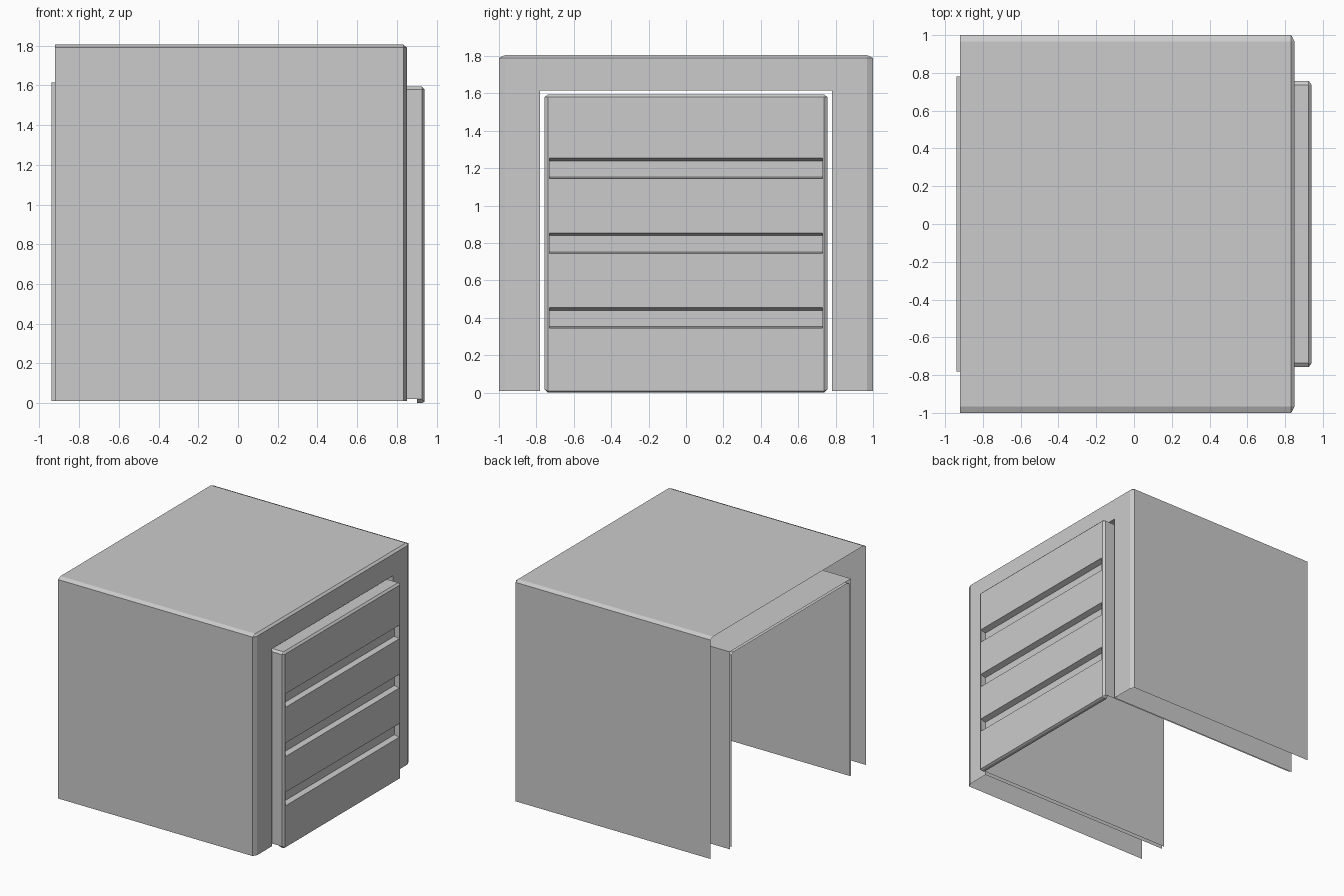
import bpy, bmesh

if "Cube" in bpy.data.objects:
    bpy.data.objects.remove(bpy.data.objects["Cube"])


def arch(x, w, h, base, cy=0.0, cz=0.0):
    """Six-point open arch in the YZ plane with cut top corners."""
    half = [(w, base), (w, h - cz), (w - cy, h)]
    return [(x, -y, z) for y, z in half] + [(x, y, z) for y, z in reversed(half)]


def loft(bm, rings, closed=False):
    """Skin a list of equal-length rings with quads."""
    rows = [[bm.verts.new(p) for p in r] for r in rings]
    n = len(rows[0])
    for a, b in zip(rows, rows[1:]):
        for i in range(n if closed else n - 1):
            j = (i + 1) % n
            bm.faces.new((a[i], b[i], b[j], a[j]))


def finish(bm, name):
    bmesh.ops.remove_doubles(bm, verts=bm.verts[:], dist=0.0005)
    mesh = bpy.data.meshes.new(name)
    bm.to_mesh(mesh)
    bm.free()
    obj = bpy.data.objects.new(name, mesh)
    bpy.context.collection.objects.link(obj)
    return obj


# Outer housing: walls, chamfered front frame and inner tunnel in one skin
CX, CY, CZ = 0.018, 0.033, 0.015
bm = bmesh.new()
loft(bm, [
    arch(-0.92, 1.0, 1.805, 0.01, CY, CZ),
    arch(0.85 - CX, 1.0, 1.805, 0.01, CY, CZ),
    arch(0.85, 1.0 - CY, 1.805 - CZ, 0.01),
    arch(0.85, 0.78, 1.615, 0.01),
    arch(-0.94, 0.78, 1.615, 0.01),
])
finish(bm, "housing")

# Drawer unit: open-backed sleeve with a chamfered front
W, H, DY, DZ = 0.757, 1.595, 0.02, 0.015
bm = bmesh.new()
loft(bm, [arch(x, W, H, 0.02, DY, DZ) for x in (-0.94, 0.90)])


def lip(x):
    return arch(x, W, H, 0.02, DY, DZ) + [(x, W - DY, 0), (x, DY - W, 0)]


fy, fz0, fz1 = W - DY, 0.008, H - DZ
front = arch(0.94, fy, fz1, fz0) + [(0.94, fy, fz0), (0.94, -fy, fz0)]
loft(bm, [lip(0.90), lip(0.925), front], closed=True)

# Front panel with three recessed handle grooves
grooves = [(0.345, 0.455), (0.745, 0.855), (1.145, 1.255)]
zs = [fz0] + [z for g in grooves for z in g] + [fz1]
ys = [-fy, -0.73, 0.73, fy]
grid = [[bm.verts.new((0.94, y, z)) for y in ys] for z in zs]
recessed = []
for r, (lo, hi) in enumerate(zip(grid, grid[1:])):
    for c in range(3):
        f = bm.faces.new((lo[c], lo[c + 1], hi[c + 1], hi[c]))
        if r % 2 and c == 1:
            recessed.append(f)
bm.normal_update()
bmesh.ops.inset_individual(bm, faces=recessed, thickness=0.0, depth=-0.045)
for f in recessed:
    mid = f.calc_center_median().z
    for v in f.verts:
        v.co.x = 0.895
        v.co.z += -0.015 if v.co.z > mid else 0.008
finish(bm, "drawer_unit")
